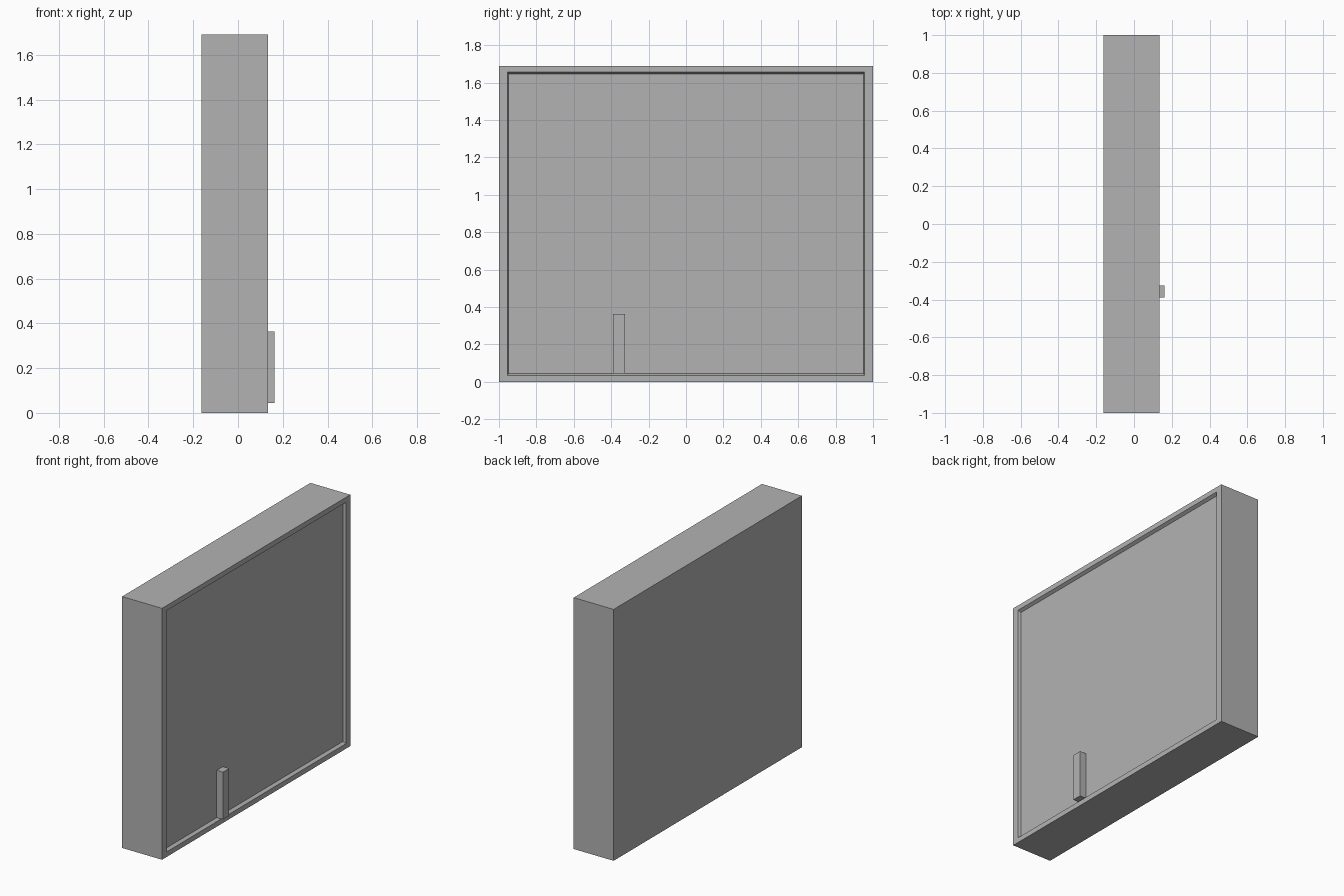
import bpy
import bmesh
from mathutils import Vector

default = bpy.data.objects.get("Cube")
if default:
    bpy.data.objects.remove(default, do_unlink=True)

# One plain grey for everything
grey = bpy.data.materials.new("plain grey")
grey.use_nodes = True
colour = (0.448, 0.448, 0.448, 1)
grey.diffuse_color = colour
grey.node_tree.nodes["Principled BSDF"].inputs["Base Color"].default_value = colour


def make_box(name, low, high, shape=None):
    """Box between two corners, with an optional bmesh edit."""
    low, high = Vector(low), Vector(high)
    bm = bmesh.new()
    bmesh.ops.create_cube(bm, size=1)
    for v in bm.verts:
        v.co = (low + high) / 2 + v.co * (high - low)
    if shape:
        shape(bm)
    mesh = bpy.data.meshes.new(name)
    bm.to_mesh(mesh)
    bm.free()
    mesh.materials.append(grey)
    obj = bpy.data.objects.new(name, mesh)
    bpy.context.collection.objects.link(obj)
    return obj


HEIGHT = 1.69
FACE_X = 0.135     # outer rim plane
PANEL_X = 0.115    # recessed panel plane


def recess(bm):
    """Rim around the +x face, then a slightly tapered step inwards."""
    bm.faces.ensure_lookup_table()
    face = max(bm.faces, key=lambda f: f.calc_center_median().x)
    for x, half_y, half_z in ((FACE_X, 0.954, 0.811), (PANEL_X, 0.949, 0.8)):
        # inset keeps the face as the inner one; place its corners exactly
        bmesh.ops.inset_individual(bm, faces=[face], thickness=0.01)
        for v in face.verts:
            v.co = (x,
                    half_y if v.co.y > 0 else -half_y,
                    HEIGHT / 2 + (half_z if v.co.z > HEIGHT / 2 else -half_z))


# Slab with a shallow framed panel on its left side
make_box("slab_body", (-0.162, -1, 0), (FACE_X, 1, HEIGHT), recess)

# Upright handle standing out from the panel
make_box("handle", (PANEL_X, -0.39, 0.045), (0.162, -0.325, 0.363))
